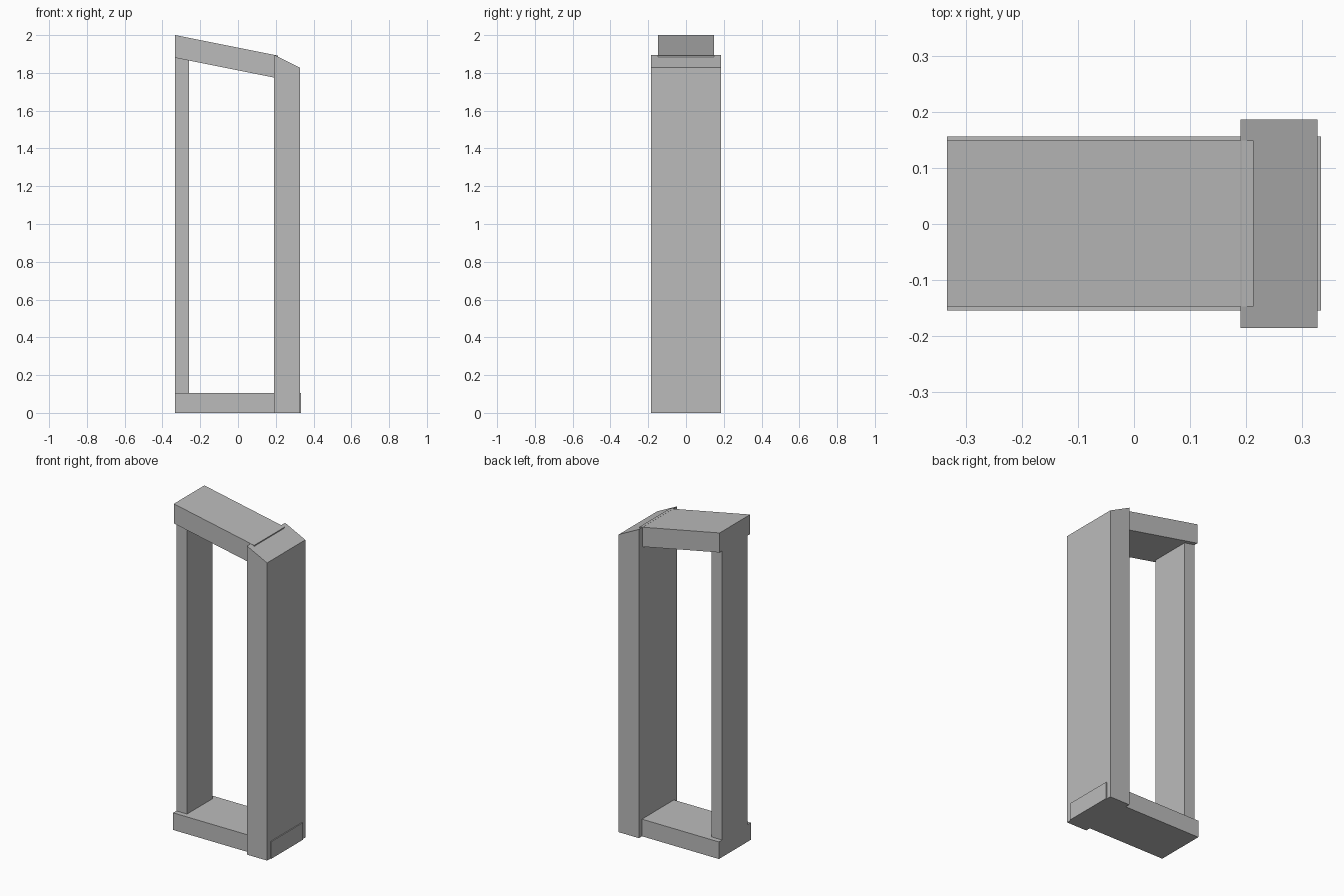
import bpy
import bmesh

cube = bpy.data.objects.get("Cube")
if cube:
    bpy.data.objects.remove(cube, do_unlink=True)

# Single plain grey for the whole frame
grey = bpy.data.materials.new("plain grey")
grey.use_nodes = True
grey.diffuse_color = (0.5, 0.5, 0.5, 1)
grey.node_tree.nodes["Principled BSDF"].inputs["Base Color"].default_value = (0.5, 0.5, 0.5, 1)


def extrude_profile(name, profile, front, back):
    """Extrude an x-z outline along y from front to back."""
    mesh = bpy.data.meshes.new(name)
    bm = bmesh.new()
    face = bm.faces.new([bm.verts.new((x, front, z)) for x, z in profile])
    result = bmesh.ops.extrude_face_region(bm, geom=[face])
    moved = [g for g in result["geom"] if isinstance(g, bmesh.types.BMVert)]
    bmesh.ops.translate(bm, verts=moved, vec=(0, back - front, 0))
    bmesh.ops.recalc_face_normals(bm, faces=bm.faces)
    bm.to_mesh(mesh)
    bm.free()
    mesh.materials.append(grey)
    obj = bpy.data.objects.new(name, mesh)
    bpy.context.collection.objects.link(obj)
    return obj


LEFT, RIGHT = -0.333, 0.333
SLOPE = -0.2      # fall of the top rail
THICK = 0.12      # vertical thickness of the top rail


def rail_top(x):
    return 2 + SLOPE * (x - LEFT)


# Base slab, its end standing just proud of the tall post
extrude_profile("base_slab", [(LEFT, 0), (RIGHT, 0), (RIGHT, 0.105), (LEFT, 0.105)],
                -0.154, 0.156)

# Wide post with a sloping top
extrude_profile("wide_post", [(0.19, 0), (0.327, 0), (0.327, 1.828), (0.19, 1.896)],
                -0.185, 0.186)

# Narrow post, running up into the top rail
inner = -0.26
extrude_profile("narrow_post",
                [(LEFT, 0.05), (inner, 0.05), (inner, rail_top(inner) - THICK / 2),
                 (LEFT, rail_top(LEFT) - THICK / 2)],
                -0.123, 0.125)

# Sloping top rail
end = 0.213
extrude_profile("top_rail",
                [(LEFT, rail_top(LEFT) - THICK), (end, rail_top(end) - THICK),
                 (end, rail_top(end)), (LEFT, rail_top(LEFT))],
                -0.147, 0.149)
